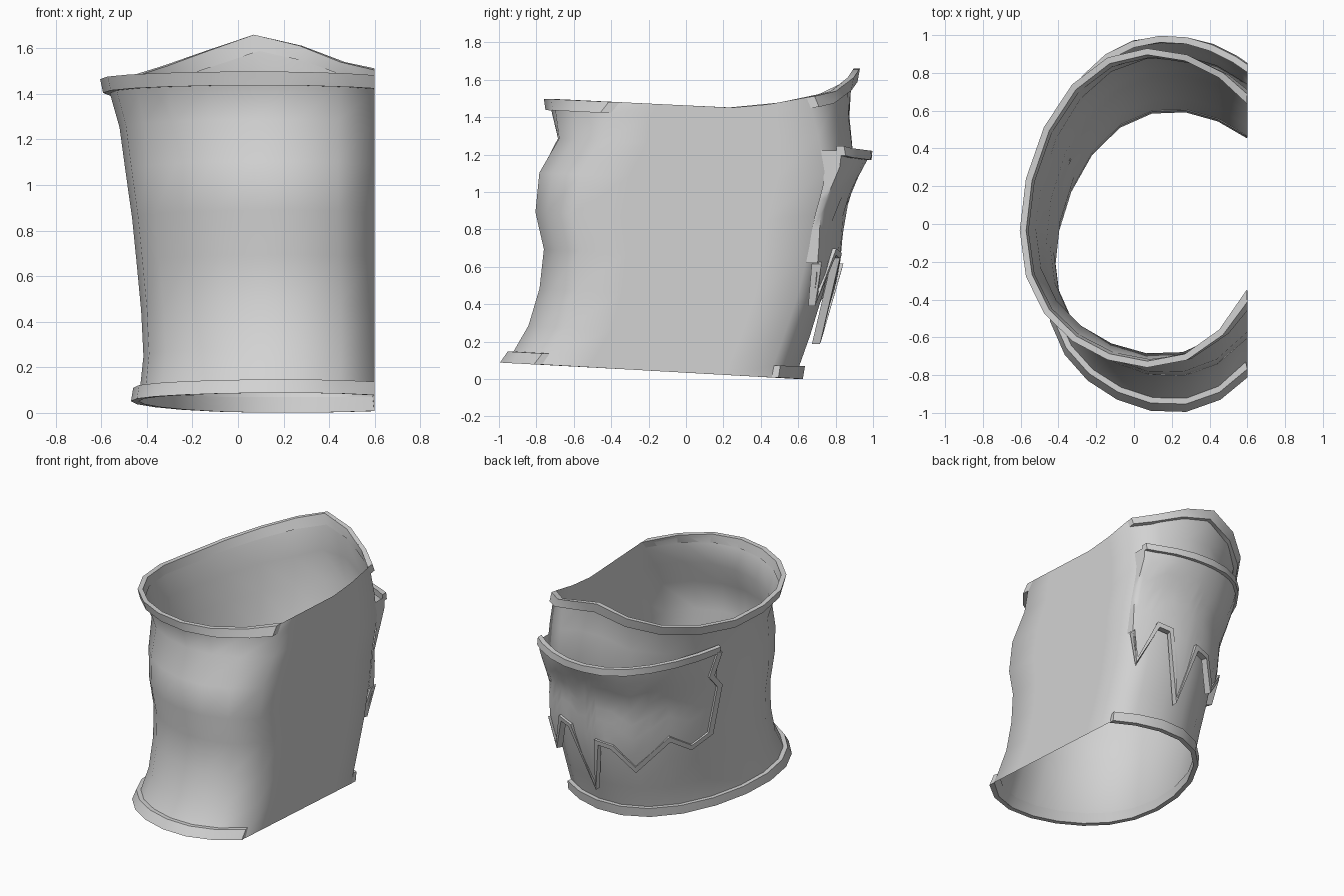
import bpy, bmesh, math
from math import sin, cos, acos, pi, radians

cube = bpy.data.objects.get("Cube")
if cube:
    bpy.data.objects.remove(cube)

GREY = (0.65, 0.65, 0.65, 1)
grey = bpy.data.materials.new("light_grey")
grey.use_nodes = True
grey.diffuse_color = GREY
grey.node_tree.nodes["Principled BSDF"].inputs["Base Color"].default_value = GREY

CUT, SEGS = 0.6, 16          # flat side plane and arc segments
# Sleeve rings: height fraction, front y, back y, far side x
RINGS = [(0, -.97, .60, -.44), (.04, -.93, .61, -.43), (.14, -.85, .67, -.415),
         (.28, -.79, .74, -.425), (.43, -.765, .79, -.445), (.57, -.81, .83, -.465),
         (.72, -.79, .90, -.495), (.85, -.69, .88, -.52), (.95, -.72, .885, -.56),
         (1, -.73, .90, -.575)]
TOP = [(-.76, 1.5), (.27, 1.45), (.45, 1.47), (.6, 1.495), (.78, 1.54), (.84, 1.57), (.9, 1.66)]


def lerp(a, b, t):
    return a + (b - a) * t


def table(rows, t, col=1):
    """Read a column of a sorted table at t, between its rows."""
    t = min(max(t, rows[0][0]), rows[-1][0])
    for p, q in zip(rows, rows[1:]):
        if t <= q[0]:
            return lerp(p[col], q[col], (t - p[0]) / (q[0] - p[0]))


def ring(t, off=0):
    front, back, side = (table(RINGS, t, c) for c in (1, 2, 3))
    cx = lerp(.2, .08, t ** 5)
    return cx, cx - side + off, (front + back) / 2, (back - front) / 2 + off


def section(a, t, off=0):
    """Plan position on a ring, with the far side swung to the front."""
    cx, rx, cy, ry = ring(t, off)
    return cx + rx * cos(a), cy + ry * sin(a) + .12 * cos(a) ** 3


def start(t, off=0):
    """Angle at which a ring meets the flat side."""
    cx, rx, _, _ = ring(t, off)
    return acos((CUT - cx) / rx)


def z_range(a):
    return .09 - .056 * (section(a, 0)[1] + 1), table(TOP, section(a, 1)[1])


def surf(a, t, off=0):
    """Point on the sleeve, pushed outward by off."""
    lo, hi = z_range(a)
    return *section(a, t, off), lerp(lo, hi, t)


def surf_z(a, z, off):
    """Point on the sleeve at a real height, kept inside the flat side."""
    lo, hi = z_range(a)
    t = (z - lo) / (hi - lo)
    return *section(max(a, start(t, off)), t, off), z


def loft(name, rows, closed=False, caps=False, angle=35, weighted=False):
    bm = bmesh.new()
    vs = [[bm.verts.new(p) for p in row] for row in rows]
    n = len(rows[0])
    for r, s in zip(vs, vs[1:]):
        for i in range(n if closed else n - 1):
            j = (i + 1) % n
            bm.faces.new((r[i], r[j], s[j], s[i]))
    if caps:
        bm.faces.new(vs[0])
        bm.faces.new(vs[-1])
    bmesh.ops.recalc_face_normals(bm, faces=bm.faces)
    me = bpy.data.meshes.new(name)
    bm.to_mesh(me)
    bm.free()
    me.materials.append(grey)
    ob = bpy.data.objects.new(name, me)
    bpy.context.collection.objects.link(ob)
    bpy.ops.object.select_all(action='DESELECT')
    ob.select_set(True)
    bpy.context.view_layer.objects.active = ob
    bpy.ops.object.shade_smooth_by_angle(angle=radians(angle))
    if weighted:
        ob.modifiers.new("weighted", 'WEIGHTED_NORMAL').keep_sharp = True


def arc(t):
    a0 = start(t)
    return [lerp(a0, 2 * pi - a0, i / SEGS) for i in range(SEGS + 1)]


# Sleeve: arc rings closed by a straight chord on the flat side
rows = []
for t, *_ in RINGS:
    row = [surf(a, t) for a in arc(t)]
    p, q = row[-1], row[0]
    for f in (.2, .4, .6, .8):
        x, y, z = (lerp(u, v, f) for u, v in zip(p, q))
        dip = table(TOP, y) - lerp(table(TOP, p[1]), table(TOP, q[1]), f)
        row.append((x, y, z + t * dip))
    rows.append(row)
loft("sleeve", rows, closed=True, angle=65, weighted=True)


# Rims around both openings, following the slope of the sleeve
def rim(name, t_edge, t_inner):
    rows = []
    for a in arc(t_edge):
        row = []
        for off, t in ((-.004, t_edge), (.03, t_edge), (.03, t_inner), (-.004, t_inner)):
            a0 = start(t, off)
            row.append(surf(min(max(a, a0), 2 * pi - a0), t, off))
        rows.append(row)
    loft(name, rows, closed=True, caps=True)


rim("top_rim", 1, .957)
rim("bottom_rim", 0, .042)

# Pocket on the back: ragged lower edge as angle and height
EDGE = [(54, .62), (59, .41), (69, .68), (77, .66), (88, .2), (95, .6), (104, .58),
        (115, .41), (133, .63), (143, .53), (153, .6)]
SIDE = [(158, .95), (154, 1.05), (157, 1.23)]
BULGE = [(.2, .045), (.6, .055), (.9, .025), (1.07, .05), (1.2, .085)]


def bulge(deg, z):
    fade = 1 - .75 * min(max((deg - 112) / 45, 0), 1)
    return table(BULGE, z) * fade


def mouth(deg):
    return 1.17 + .06 * cos(radians(deg)) ** 2


columns = []
for p, q in zip(EDGE, EDGE[1:]):
    columns += [p, ((p[0] + q[0]) / 2, (p[1] + q[1]) / 2)]
columns += [EDGE[-1], (157, .9)]
rows = []
for deg, low in columns:
    heights = [lerp(low, mouth(deg) + .03, k / 7) for k in range(8)]
    if not rows:    # strip along the flat side that closes the pocket's end
        rows.append([surf_z(radians(deg) / 2, z, 0) for z in heights])
    rows.append([surf_z(radians(deg), z, bulge(deg, z)) for z in heights])
loft("pocket_panel", rows, angle=50)

# Pocket mouth rim
rows = []
for k in range(11):
    deg = lerp(50, 157, k / 10)
    b, z = bulge(deg, 1.2), mouth(deg)
    rows.append([surf_z(radians(deg), z + h, max(b + o, 0))
                 for o, h in ((-.02, 0), (.015, 0), (.015, .05), (-.02, .05))])
loft("pocket_rim", rows, closed=True, caps=True)

# Trim strip along the ragged edge, mitred at each corner
path = [(radians(d) * .72, z) for d, z in EDGE + SIDE]
rows = []
for i, (s, z) in enumerate(path):
    normals = []
    for a, b in ((i - 1, i), (i, i + 1)):
        if a >= 0 and b < len(path):
            ds, dz = path[b][0] - path[a][0], path[b][1] - path[a][1]
            size = math.hypot(ds, dz)
            normals.append((-dz / size, ds / size))
    nx, nz = (sum(c) / len(normals) for c in zip(*normals))
    k = .016 / max(nx * nx + nz * nz, .3)
    b = bulge(math.degrees(s / .72), z)
    low, high = max(b - .025, 0), b + .018
    rows.append([surf_z((s + e * k * nx) / .72, z + e * k * nz, o)
                 for e, o in ((1, low), (1, high), (-1, high), (-1, low))])
loft("pocket_trim", rows, closed=True, caps=True, angle=20)
